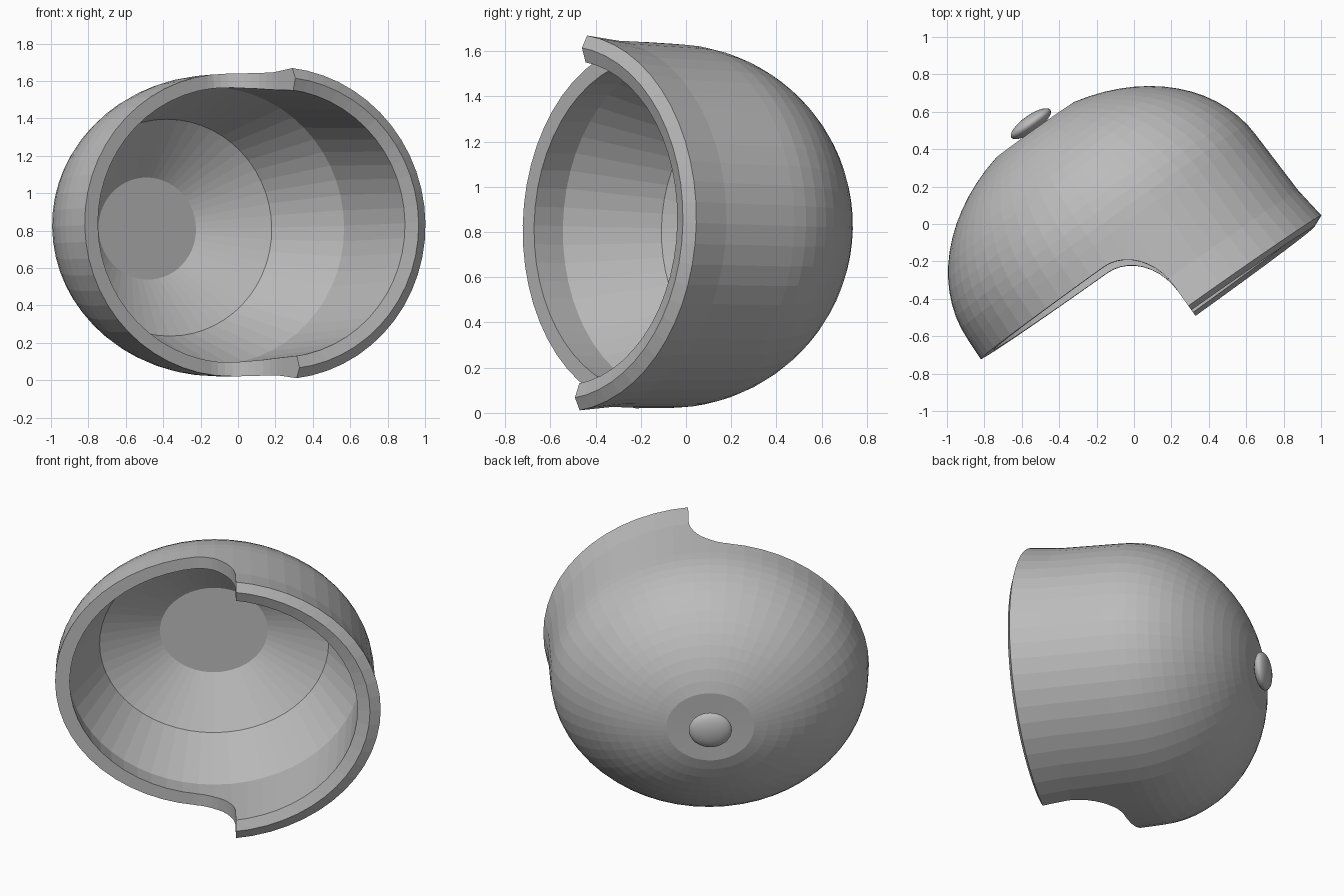
import bpy, bmesh, math
from mathutils import Matrix

cube = bpy.data.objects.get("Cube")
if cube:
    bpy.data.objects.remove(cube)

SEGMENTS = 56
SQUASH = 0.853      # height of the shell relative to its width

# Local frame: y runs along the axis towards the crown, z is up
FRAME = (Matrix.Translation((-0.112, -0.08, 0.827))
         @ Matrix.Rotation(math.radians(35.5), 4, 'Z')
         @ Matrix.Rotation(math.radians(-1.4), 4, 'X'))

grey = bpy.data.materials.new("plain_grey")
grey.use_nodes = True
COLOUR = (0.5, 0.5, 0.5, 1)
grey.diffuse_color = COLOUR
grey.node_tree.nodes["Principled BSDF"].inputs["Base Color"].default_value = COLOUR


def make_object(name, bm):
    bmesh.ops.recalc_face_normals(bm, faces=bm.faces)
    mesh = bpy.data.meshes.new(name)
    bm.to_mesh(mesh)
    bm.free()
    mesh.materials.append(grey)
    obj = bpy.data.objects.new(name, mesh)
    bpy.context.collection.objects.link(obj)
    obj.matrix_world = FRAME
    return obj


def lathe(name, profile):
    """Revolve (radius, y) points about the y axis and cap both ends."""
    bm = bmesh.new()
    rings = []
    for radius, y in profile:
        ring = []
        for i in range(SEGMENTS):
            a = math.tau * i / SEGMENTS
            ring.append(bm.verts.new((radius * math.cos(a), y, radius * SQUASH * math.sin(a))))
        rings.append(ring)
    for a, b in zip(rings, rings[1:]):
        for i in range(SEGMENTS):
            j = (i + 1) % SEGMENTS
            bm.faces.new((a[i], a[j], b[j], b[i]))
    bm.faces.new(rings[0])
    bm.faces.new(rings[-1])
    return make_object(name, bm)


def prism(name, outline, half):
    """Extrude an (x, y) outline through the height."""
    bm = bmesh.new()
    face = bm.faces.new([bm.verts.new((x, y, -half)) for x, y in outline])
    top = bmesh.ops.extrude_face_region(bm, geom=[face])["geom"]
    bmesh.ops.translate(bm, vec=(0, 0, 2 * half),
                        verts=[v for v in top if isinstance(v, bmesh.types.BMVert)])
    return make_object(name, bm)


# Shell: inner wall, bevelled rim, side bands, domed crown with a shallow dimple
inner = [(0.32, 0.643), (0.68, 0.45), (0.87, 0.05)]
rim = [(0.842, -0.55), (0.916, -0.572), (0.98, -0.545)]
bands = [(0.957, -0.365)]
dome = [(0.945 * math.cos(t), 0.745 * math.sin(t))
        for t in (math.radians(1 + 73 * i / 14) for i in range(15))]
dimple = [(0.2, 0.715), (0.1, 0.713)]
shell = lathe("helmet_shell", inner + rim + bands + dome + dimple)

# Cut away the face side, leaving one flap with a rounded inner corner
STEP, BROW, FILLET_X, FILLET_Y = 0.12, -0.112, 0.25, 0.3
corner = [(STEP - FILLET_X * (1 - math.cos(t)), BROW - FILLET_Y * (1 - math.sin(t)))
          for t in (math.pi / 2 * i / 10 for i in range(11))]
cutter = prism("flap_cutter", [(-2, -1), (STEP, -1)] + corner + [(-2, BROW)], 1.5)
cutter.hide_render = True
cut = shell.modifiers.new("flap_cut", 'BOOLEAN')
cut.operation = 'DIFFERENCE'
cut.solver = 'EXACT'
cut.object = cutter
bpy.context.view_layer.update()
bpy.context.view_layer.objects.active = shell
bpy.ops.object.modifier_apply(modifier=cut.name)
bpy.data.objects.remove(cutter)

# Crown button
bm = bmesh.new()
bmesh.ops.create_uvsphere(bm, u_segments=32, v_segments=16, radius=1)
bmesh.ops.rotate(bm, verts=bm.verts, matrix=Matrix.Rotation(math.pi / 2, 3, 'X'))
bmesh.ops.scale(bm, verts=bm.verts, vec=(0.128, 0.045, 0.112))
bmesh.ops.translate(bm, verts=bm.verts, vec=(0, 0.757, 0))
button = make_object("crown_button", bm)
button.data.shade_smooth()
